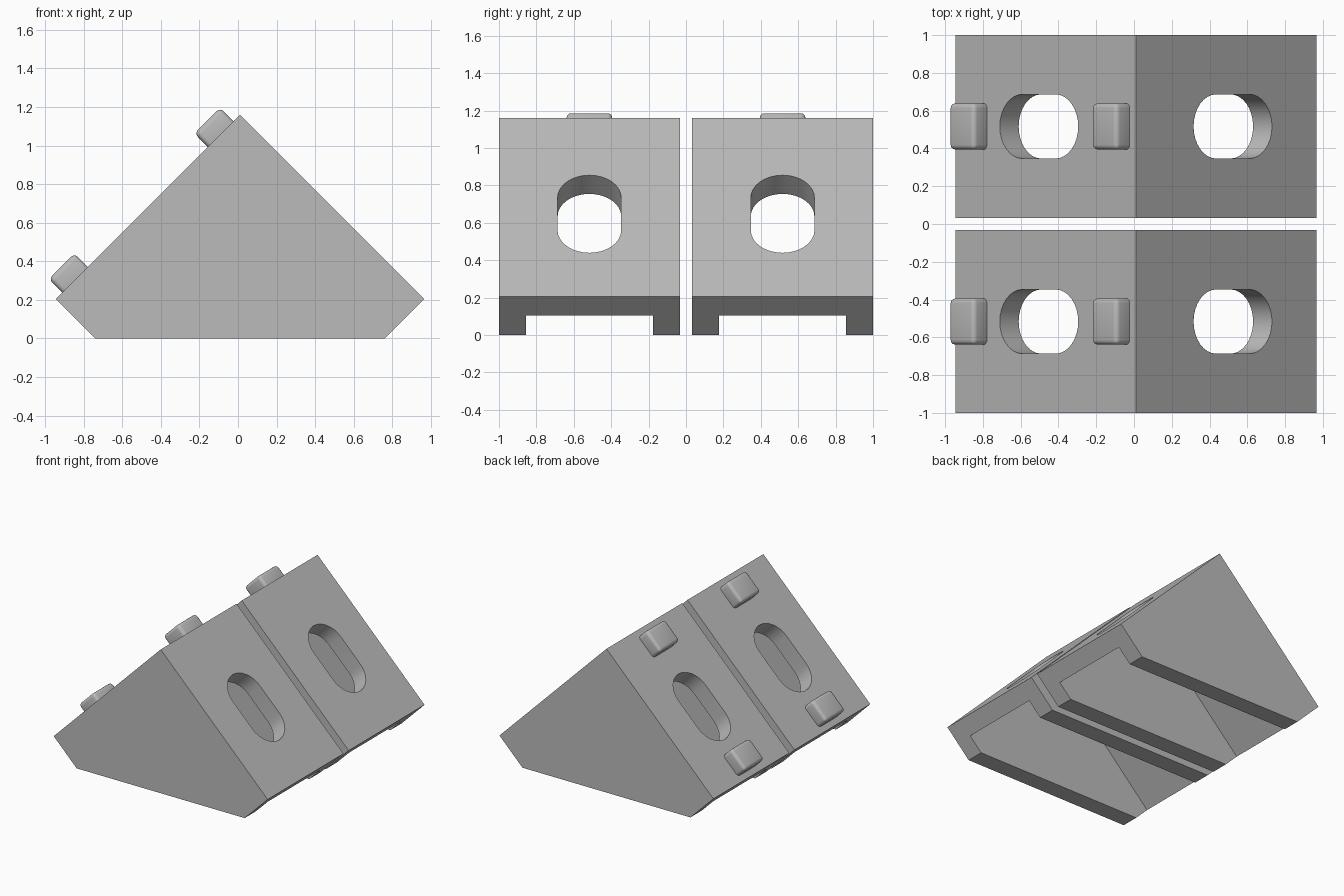
import bpy, bmesh, math
from mathutils import Matrix, Vector

if "Cube" in bpy.data.objects:
    bpy.data.objects.remove(bpy.data.objects["Cube"])

grey = bpy.data.materials.new("plain grey")
grey.diffuse_color = (0.5, 0.5, 0.5, 1)
grey.use_nodes = True
grey.node_tree.nodes["Principled BSDF"].inputs["Base Color"].default_value = grey.diffuse_color

APEX_X, APEX_Z = 0.01, 1.16
R = math.sqrt(0.5)


def prism(name, outline, depth, frame):
    """Extrude a flat outline by +-depth/2 along the frame's local z."""
    bm = bmesh.new()
    n = len(outline)
    low = [bm.verts.new((u, v, -depth / 2)) for u, v in outline]
    high = [bm.verts.new((u, v, depth / 2)) for u, v in outline]
    bm.faces.new(low)
    bm.faces.new(high)
    for i in range(n):
        j = (i + 1) % n
        bm.faces.new((low[i], low[j], high[j], high[i]))
    bm.transform(frame)
    bmesh.ops.recalc_face_normals(bm, faces=bm.faces)
    mesh = bpy.data.meshes.new(name)
    bm.to_mesh(mesh)
    bm.free()
    ob = bpy.data.objects.new(name, mesh)
    bpy.context.collection.objects.link(ob)
    mesh.materials.append(grey)
    return ob


def frame(u, v, w, origin):
    m = Matrix((u, v, w)).transposed().to_4x4()
    m.translation = Vector(origin)
    return m


def side_frame(y):
    # outline drawn in x and z, extruded along y
    return frame((1, 0, 0), (0, 0, 1), (0, -1, 0), (0, y, 0))


def slope_frame(side, dx, y):
    # on a sloped face: u runs down the slope, v along y, w points outward
    return frame((side * R, 0, -R), (0, 1, 0), (side * R, 0, R),
                 (APEX_X + side * dx, y, APEX_Z - dx))


def select_only(ob):
    bpy.ops.object.select_all(action='DESELECT')
    ob.select_set(True)
    bpy.context.view_layer.objects.active = ob


def cut(ob, cutter):
    mod = ob.modifiers.new("cut", 'BOOLEAN')
    mod.operation, mod.solver, mod.object = 'DIFFERENCE', 'EXACT', cutter
    select_only(ob)
    bpy.ops.object.modifier_apply(modifier=mod.name)
    bpy.data.objects.remove(cutter)


def slot_outline(half, r, steps=16):
    pts = []
    for sign, start in ((1, -math.pi / 2), (-1, math.pi / 2)):
        for i in range(steps + 1):
            a = start + math.pi * i / steps
            pts.append((sign * half + r * math.cos(a), r * math.sin(a)))
    return pts


body = [(APEX_X, APEX_Z), (0.965, 0.205), (0.76, 0), (-0.74, 0), (-0.945, 0.205)]
hollow = [(APEX_X, 0.96), (APEX_X + 1.16, -0.2), (APEX_X - 1.16, -0.2)]

for label, y in (("front", -0.5165), ("back", 0.5165)):
    # bracket: solid wedge, hollowed between its two side walls
    bracket = prism(label + "_bracket", body, 0.967, side_frame(y))
    cut(bracket, prism("hollow_cutter", hollow, 0.68, side_frame(y)))

    # rounded bolt slot through each sloped flange
    for side in (-1, 1):
        cut(bracket, prism("slot_cutter", slot_outline(0.1235, 0.17), 0.5,
                           slope_frame(side, 0.513, y)))
    select_only(bracket)
    bpy.ops.object.shade_smooth_by_angle(angle=math.radians(30))

    # rounded locating pegs on the left slope
    for place, dx in (("upper", 0.1), ("lower", 0.855)):
        u, v = 0.094, 0.1225
        peg = prism(f"{label}_{place}_peg", [(-u, -v), (u, -v), (u, v), (-u, v)],
                    0.14, slope_frame(-1, dx, y) @ Matrix.Translation((0, 0, 0.028)))
        bevel = peg.modifiers.new("rounded edges", 'BEVEL')
        bevel.width, bevel.segments = 0.025, 4
        select_only(peg)
        bpy.ops.object.modifier_apply(modifier=bevel.name)
        bpy.ops.object.shade_smooth_by_angle(angle=math.radians(30))
